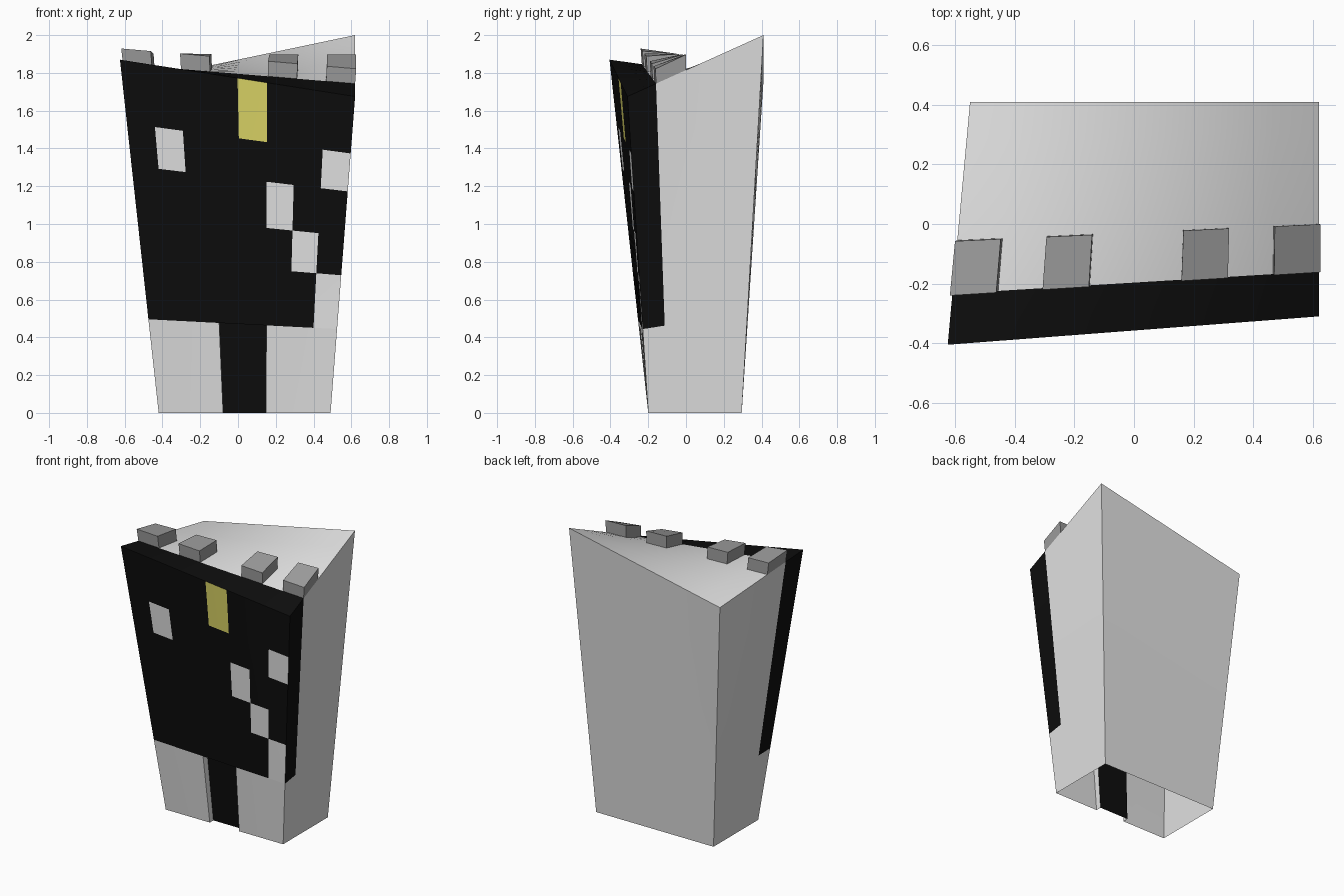
import bpy, bmesh
from mathutils import Vector

if "Cube" in bpy.data.objects:
    bpy.data.objects.remove(bpy.data.objects["Cube"])

# Eight corners of the skewed tower block: u = left-right, v = front-back, w = height
CORNERS = {
    (0, 0, 0): (-0.42, -0.20, 0), (1, 0, 0): (0.49, -0.20, 0),
    (0, 1, 0): (-0.42, 0.295, 0), (1, 1, 0): (0.49, 0.295, 0),
    (0, 0, 1): (-0.625, -0.405, 1.87), (1, 0, 1): (0.62, -0.31, 1.675),
    (0, 1, 1): (-0.55, 0.41, 1.755), (1, 1, 1): (0.62, 0.41, 2.0),
}


def warp(u, v, w):
    """Map box coordinates into the skewed block."""
    p = Vector((0, 0, 0))
    for (i, j, k), c in CORNERS.items():
        p += Vector(c) * (u if i else 1 - u) * (v if j else 1 - v) * (w if k else 1 - w)
    return p


def material(name, r, g, b):
    m = bpy.data.materials.new(name)
    m.diffuse_color = (r, g, b, 1)
    m.use_nodes = True
    m.node_tree.nodes["Principled BSDF"].inputs["Base Color"].default_value = m.diffuse_color
    return m


STONE = material("pale stone", 0.75, 0.75, 0.75)
BLACK = material("black facade", 0.004, 0.004, 0.004)
WINDOW = material("window white", 0.84, 0.84, 0.84)
YELLOW = material("yellow pane", 0.75, 0.70, 0.14)
GREY = material("mid grey", 0.33, 0.33, 0.33)
MATS = [STONE, BLACK, WINDOW, YELLOW, GREY]

BAND_V, BASE_W, DOOR_V = 0.21, 0.265, 0.08
DOOR_U = (0.375, 0.625)
US = [i / 8 for i in range(9)]
VS = [0, DOOR_V, BAND_V, 0.32, 0.43, 0.55, 0.7, 0.85, 1]
WS = [0, BASE_W, 0.435, 0.56, 0.70, 0.82, 1]


def patch(bm, place, aa, bb, rule):
    """Grid of warped quads; rule(a, b) at a cell centre gives its material (None = hole)."""
    for a0, a1 in zip(aa, aa[1:]):
        for b0, b1 in zip(bb, bb[1:]):
            mat = rule((a0 + a1) / 2, (b0 + b1) / 2)
            if mat is None:
                continue
            corners = [(a0, b0), (a1, b0), (a1, b1), (a0, b1)]
            f = bm.faces.new([bm.verts.new(warp(*place(a, b))) for a, b in corners])
            f.material_index = MATS.index(mat)


def finish(bm, name):
    bmesh.ops.remove_doubles(bm, verts=bm.verts, dist=0.0005)
    bmesh.ops.recalc_face_normals(bm, faces=bm.faces)
    me = bpy.data.meshes.new(name)
    bm.to_mesh(me)
    bm.free()
    for m in MATS:
        me.materials.append(m)
    ob = bpy.data.objects.new(name, me)
    bpy.context.collection.objects.link(ob)
    return ob


# Windows as cells of the front grid: (column, lower level, upper level)
PANES = [(1, 0.70, 0.82), (7, 0.70, 0.82), (5, 0.56, 0.70), (6, 0.435, 0.56), (7, BASE_W, 0.435)]


def front_rule(u, w):
    if w < BASE_W:
        return None if DOOR_U[0] < u < DOOR_U[1] else STONE
    col = int(u * 8)
    if col == 4 and w > 0.82:
        return YELLOW
    if any(col == c and lo < w < hi for c, lo, hi in PANES):
        return WINDOW
    return BLACK


def side_rule(v, w):
    return BLACK if v < BAND_V and w > BASE_W else STONE


# Tower walls and roof, open underneath
bm = bmesh.new()
patch(bm, lambda u, w: (u, 0, w), US, WS, front_rule)
patch(bm, lambda u, w: (u, 1, w), US, WS, lambda u, w: STONE)
for side in (0, 1):
    patch(bm, lambda v, w: (side, v, w), VS, WS, side_rule)
patch(bm, lambda u, v: (u, v, 1), US, VS, lambda u, v: BLACK if v < BAND_V else STONE)
tower = finish(bm, "tower")
tower.select_set(True)
bpy.context.view_layer.objects.active = tower
bpy.ops.object.shade_smooth_by_angle(angle=0.5)

# Recessed doorway: jambs, lintel and door
bm = bmesh.new()
for u in DOOR_U:
    patch(bm, lambda v, w: (u, v, w), [0, DOOR_V], [0, BASE_W], lambda v, w: STONE)
finish(bm, "door_jambs")
bm = bmesh.new()
patch(bm, lambda u, v: (u, v, BASE_W), DOOR_U, [0, DOOR_V], lambda u, v: BLACK)
patch(bm, lambda u, w: (u, DOOR_V, w), DOOR_U, [0, BASE_W], lambda u, w: BLACK)
door = finish(bm, "door")
# Door faces point outward and the lintel points down
for poly in door.data.polygons:
    if poly.normal.y > 0.5 or poly.normal.z > 0.5:
        poly.flip()

# Four roof blocks standing just behind the facade
for n, col in enumerate((0, 2, 5, 7)):
    us, vs, ws = [col / 8, (col + 1) / 8], [BAND_V, 0.43], [1, 1.045]
    grey = lambda a, b: GREY
    bm = bmesh.new()
    for v in vs:
        patch(bm, lambda u, w: (u, v, w), us, ws, grey)
    for u in us:
        patch(bm, lambda v, w: (u, v, w), vs, ws, grey)
    patch(bm, lambda u, v: (u, v, ws[1]), us, vs, grey)
    finish(bm, f"roof_block_{n + 1}")
